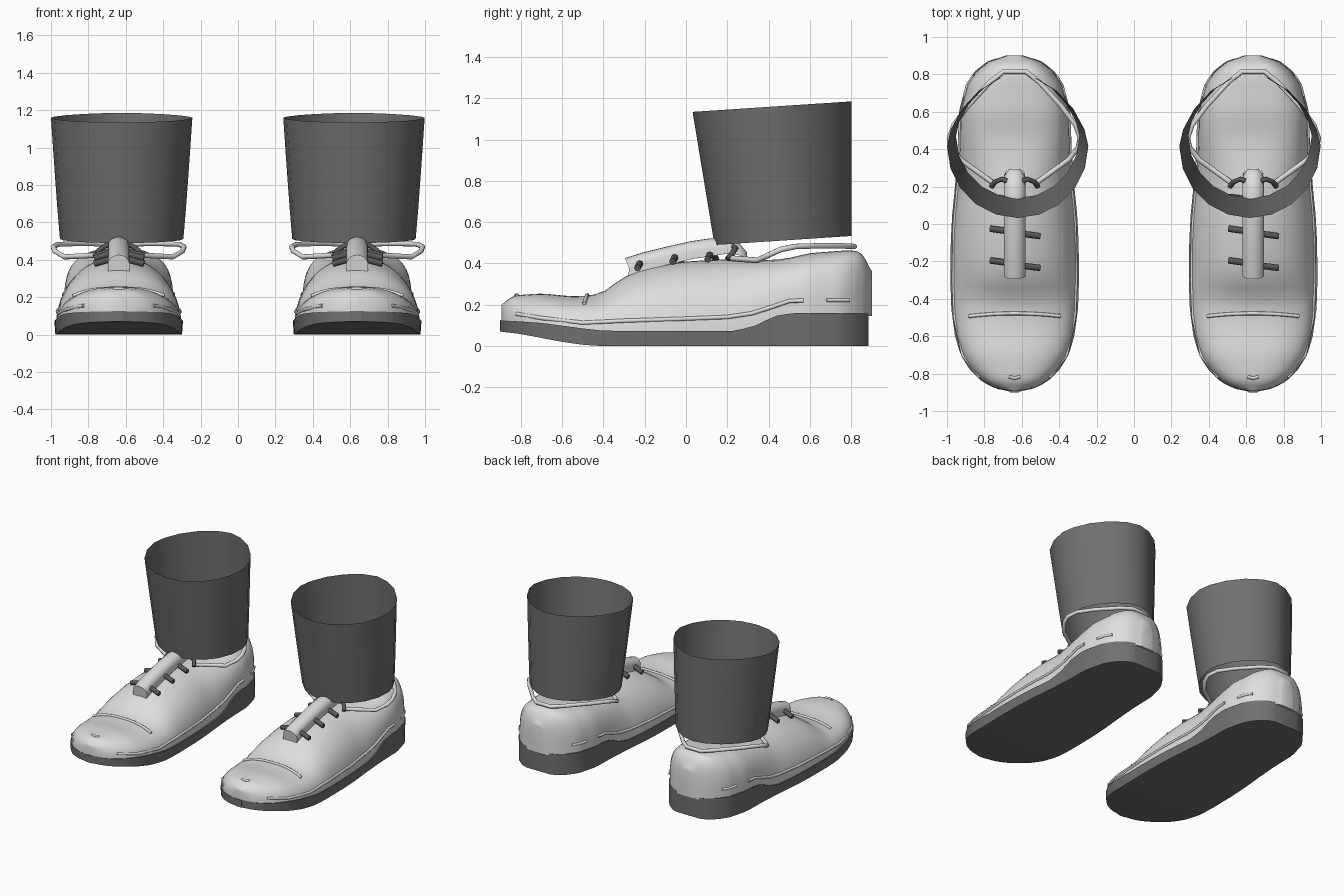
import bpy, math

if "Cube" in bpy.data.objects:
    bpy.data.objects.remove(bpy.data.objects["Cube"])

def material(name, rgb):
    m = bpy.data.materials.new(name)
    m.diffuse_color = (*rgb, 1)
    m.use_nodes = True
    m.node_tree.nodes["Principled BSDF"].inputs["Base Color"].default_value = m.diffuse_color
    return m

LEATHER = material("pale leather", (0.73, 0.73, 0.73))
CLOTH = material("grey cloth", (0.165, 0.16, 0.165))
RUBBER = material("grey rubber", (0.165, 0.165, 0.165))
LACE = material("dark lace", (0.10, 0.10, 0.10))

# Shoe profiles along y: half width, upper top height, sole top, sole bottom, section squareness
WIDTH = [(-.895, .02), (-.88, .10), (-.84, .175), (-.78, .235), (-.7, .285), (-.6, .315), (-.45, .335),
         (-.3, .34), (-.1, .338), (.05, .33), (.2, .315), (.4, .30), (.6, .295), (.75, .255),
         (.82, .205), (.87, .14), (.9, .05)]
TOP = [(-.895, .19), (-.87, .225), (-.83, .245), (-.7, .255), (-.55, .24), (-.46, .245), (-.4, .26),
       (-.33, .315), (-.26, .355), (-.15, .385), (0, .41), (.2, .42), (.35, .415), (.47, .42),
       (.6, .45), (.8, .465), (.85, .455), (.88, .41), (.9, .34)]
SOLE_TOP = [(-.9, .125), (-.7, .112), (-.5, .085), (-.4, .074), (.22, .072), (.32, .092), (.43, .145),
            (.52, .16), (.9, .16)]
SOLE_BOTTOM = [(-.9, .07), (-.8, .058), (-.6, .02), (-.5, .006), (-.42, 0), (.9, 0)]
SQUARE = [(-.9, 2.4), (-.5, 2.5), (-.3, 2.1), (.2, 2.1), (.5, 3.2), (.9, 3.4)]

def at(table, y):
    if y <= table[0][0]:
        return table[0][1]
    for (a, va), (b, vb) in zip(table, table[1:]):
        if y <= b:
            return va + (vb - va) * (y - a) / (b - a)
    return table[-1][1]

def soft(table, y):
    return sum(at(table, y + d) for d in (-.02, 0, .02)) / 3

def add_mesh(name, verts, faces, mat, angle=40):
    me = bpy.data.meshes.new(name)
    me.from_pydata(verts, [], faces)
    me.materials.append(mat)
    ob = bpy.data.objects.new(name, me)
    bpy.context.collection.objects.link(ob)
    bpy.ops.object.select_all(action='DESELECT')
    ob.select_set(True)
    bpy.context.view_layer.objects.active = ob
    bpy.ops.object.shade_smooth_by_angle(angle=math.radians(angle))
    return ob

def loft(name, rings, mat, caps=True, angle=40):
    """Closed rings of equal size, bridged in order."""
    n = len(rings[0])
    verts = [p for r in rings for p in r]
    faces = [(i * n + j, i * n + (j + 1) % n, (i + 1) * n + (j + 1) % n, (i + 1) * n + j)
             for i in range(len(rings) - 1) for j in range(n)]
    if caps:
        faces += [tuple(range(n))[::-1], tuple(range(len(verts) - n, len(verts)))]
    return add_mesh(name, verts, faces, mat, angle)

def tube(name, pts, r, mat, cx, closed=False):
    cu = bpy.data.curves.new(name, 'CURVE')
    cu.dimensions = '3D'
    cu.bevel_depth, cu.bevel_resolution, cu.use_fill_caps = r, 2, True
    sp = cu.splines.new('POLY')
    sp.points.add(len(pts) - 1)
    for p, (x, y, z) in zip(sp.points, pts):
        p.co = (x + cx, y, z, 1)
    sp.use_cyclic_u = closed
    cu.materials.append(mat)
    ob = bpy.data.objects.new(name, cu)
    bpy.context.collection.objects.link(ob)
    bpy.ops.object.select_all(action='DESELECT')
    ob.select_set(True)
    bpy.context.view_layer.objects.active = ob
    bpy.ops.object.convert(target='MESH')
    bpy.ops.object.shade_smooth_by_angle(angle=math.radians(50))

def base(y):
    return at(SOLE_TOP, y) - .015

def side_x(y, z):
    """Half width of the upper at a given length and height."""
    n = at(SQUARE, y)
    k = min(max((z - base(y)) / (soft(TOP, y) - base(y)), 0), 1)
    return at(WIDTH, y) * .985 * (1 - k ** n) ** (1 / n)

def top_z(y, x):
    n = at(SQUARE, y)
    k = min(abs(x) / at(WIDTH, y), 1)
    return base(y) + (soft(TOP, y) - base(y)) * (1 - k ** n) ** (1 / n)

def stations(a, b, n=48):
    return [(a + b) / 2 - (b - a) / 2 * math.cos(math.pi * i / n) for i in range(n + 1)]

def power(v, e):
    return math.copysign(abs(v) ** e, v)

def build_shoe(cx, side):
    # upper
    rings = []
    for y in stations(-.893, .9):
        e, w, b, t = 2 / at(SQUARE, y), at(WIDTH, y) * .985, base(y), soft(TOP, y)
        rings.append([(cx + w * power(math.cos(a), e), y, b + (t - b) * power(max(math.sin(a), 0), e))
                      for a in (math.pi * j / 24 for j in range(25))])
    loft(side + "_upper", rings, LEATHER, angle=60)

    # sole with raised heel block and toe spring
    rings = []
    for y in stations(-.9, .885):
        w, t, b = at(WIDTH, y) + .004, at(SOLE_TOP, y), at(SOLE_BOTTOM, y)
        rings.append([(cx - w, y, t), (cx - w * .985, y, b), (cx + w * .985, y, b), (cx + w, y, t)])
    loft(side + "_sole", rings, RUBBER)

    # welt piping along both sides, and a short heel seam
    for s in (-1, 1):
        line = [(-.82, .155), (-.7, .135), (-.5, .112), (-.3, .122), (0, .132), (.2, .14), (.32, .158),
                (.42, .19), (.5, .218), (.57, .22)]
        tube(side + "_welt", [(s * side_x(y, z), y, z) for y, z in line], .010, LEATHER, cx)
        tube(side + "_heel_seam", [(s * side_x(y, .222), y, .222) for y in (.68, .74, .79)],
             .009, LEATHER, cx)

    # toe cap ridge and small toe bump
    xs = [-.245 + .49 * i / 12 for i in range(13)]
    tube(side + "_toe_ridge", [(x, -.478 - .015 * (x / .245) ** 2, top_z(-.49, x) + .003) for x in xs],
         .010, LEATHER, cx)
    tube(side + "_toe_bump", [(x, -.825 + abs(x) * .3, top_z(-.825, x) + .002) for x in (-.03, 0, .03)],
         .009, LEATHER, cx)

    # collar piping, open at the front of the ankle
    half = [(.11, .215, .425), (.2, .28, .42), (.29, .345, .415), (.34, .41, .445), (.35, .46, .468),
            (.325, .53, .482), (.25, .63, .485), (.13, .76, .485), (.06, .815, .482)]
    loop = half + [(-x, y, z) for x, y, z in half[::-1]]
    tube(side + "_collar", loop, .014, LEATHER, cx)

    # tongue strip: arched bar following the instep
    spine = [(-.295, .425), (-.22, .45), (-.1, .48), (.02, .507), (.12, .522), (.2, .52), (.26, .495), (.295, .455)]
    rings = []
    for i, (y, z) in enumerate(spine):
        w = .058 if i < 6 else (.052, .03)[i - 6]
        arc = [(cx + w * math.cos(a), y + (.02 if i == 0 else 0) * (1 - math.sin(a)), z - .05 + .05 * math.sin(a))
               for a in (math.pi * j / 10 for j in range(11))]
        drop = .085 if i < 5 else (.07, .06, .05)[i - 5]
        rings.append([(cx + w, y + .015, z - drop)] + arc + [(cx - w, y + .015, z - drop)])
    loft(side + "_tongue", rings, LEATHER)

    # crossing laces
    for y, z in ((-.215, .39), (-.045, .42), (.125, .432)):
        tube(side + "_lace", [(-.13, y + .02, z - .012), (-.06, y + .01, z + .008),
                              (.06, y - .01, z + .008), (.135, y - .02, z - .012)], .017, LACE, cx)
    for s in (-1, 1):
        tube(side + "_lace_loop", [(s * .125, .2, .42), (s * .105, .225, .45), (s * .07, .24, .475),
                                   (s * .04, .23, .48)], .014, LACE, cx)

def build_cuff(cx, side):
    # open trouser cuff, rounded in front and slightly pointed behind
    rings = []
    for k in (0, .25, .5, .75, 1):
        hw = .33 + .048 * k ** .9
        yc, hy = .47 - .053 * k, .332 + .053 * k
        ring = []
        for j in range(20):
            a = 2 * math.pi * j / 20
            e = 1.25 if math.sin(a) > 0 else 1
            y = yc + hy * power(math.sin(a), e)
            z = .482 + .652 * k + .066 * (y - .03)
            ring.append((cx + hw * power(math.cos(a), 1.12 if e > 1 else 1), y, z))
        rings.append(ring)
    loft(side + "_trouser_cuff", rings, CLOTH, caps=False, angle=60)

for side, shoe_x, cuff_x in (("left", -.638, -.622), ("right", .637, .62)):
    build_shoe(shoe_x, side)
    build_cuff(cuff_x, side)
